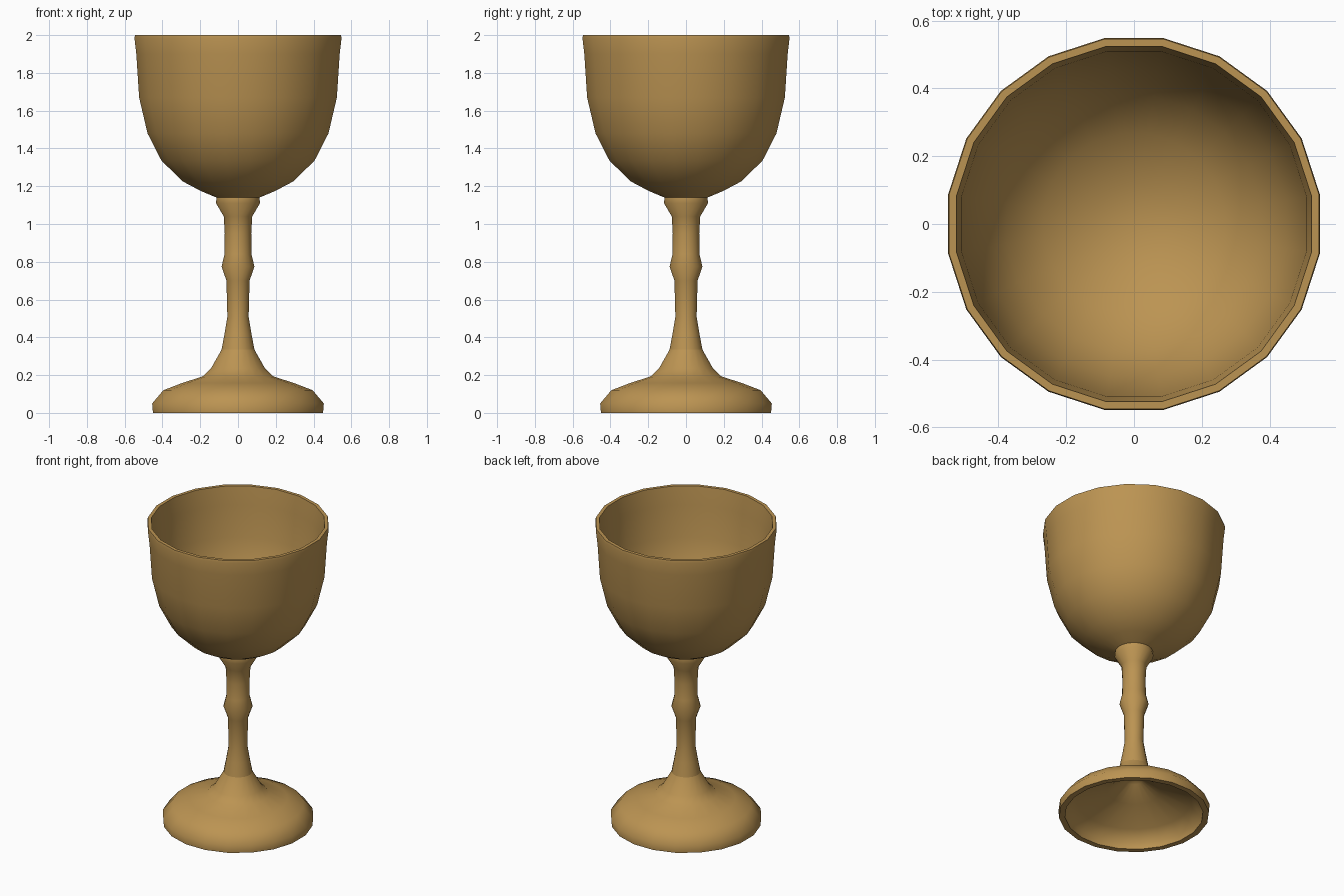
import bpy, bmesh, math

if "Cube" in bpy.data.objects:
    bpy.data.objects.remove(bpy.data.objects["Cube"])

SIDES = 20

brass = bpy.data.materials.new("warm brass")
brass.diffuse_color = (0.50, 0.295, 0.085, 1)
brass.use_nodes = True
brass.node_tree.nodes["Principled BSDF"].inputs["Base Color"].default_value = brass.diffuse_color


def lathe(name, profile, sides=SIDES):
    """Spin (radius, height) points round z; radius 0 closes to a tip."""
    bm = bmesh.new()
    rings = []
    for r, z in profile:
        if r == 0:
            rings.append([bm.verts.new((0, 0, z))] * sides)
        else:
            rings.append([bm.verts.new((r * math.cos((k + 0.5) * math.tau / sides),
                                        r * math.sin((k + 0.5) * math.tau / sides), z))
                          for k in range(sides)])
    for a, b in zip(rings, rings[1:]):
        for k in range(sides):
            n = (k + 1) % sides
            corners = list(dict.fromkeys((a[k], a[n], b[n], b[k])))
            bm.faces.new(corners)
    mesh = bpy.data.meshes.new(name)
    bm.to_mesh(mesh)
    bm.free()
    mesh.materials.append(brass)
    ob = bpy.data.objects.new(name, mesh)
    bpy.context.collection.objects.link(ob)
    bpy.context.view_layer.objects.active = ob
    ob.select_set(True)
    bpy.ops.object.shade_smooth_by_angle(angle=math.radians(50))
    ob.select_set(False)
    return ob


# hollow foot: underside cavity, rim, then the flared top
lathe("foot", [(0, 0.27), (0.05, 0.24), (0.16, 0.165), (0.35, 0.10), (0.415, 0.04),
               (0.42, 0.0), (0.456, 0.0), (0.46, 0.05), (0.40, 0.12), (0.30, 0.158),
               (0.19, 0.193), (0.145, 0.235), (0.088, 0.335)])

# stem with a small knop and a flared collar under the bowl
lathe("stem", [(0.088, 0.335), (0.072, 0.42), (0.057, 0.51), (0.062, 0.70),
               (0.088, 0.775), (0.072, 0.84), (0.071, 0.95), (0.076, 1.04),
               (0.118, 1.11), (0.115, 1.14)])

# open bowl: outside, rim, then the inside down to the bottom
lathe("bowl", [(0.115, 1.14), (0.20, 1.175), (0.295, 1.225), (0.41, 1.335),
               (0.485, 1.48), (0.53, 1.67), (0.545, 1.90), (0.555, 1.985),
               (0.552, 2.0), (0.53, 2.0), (0.515, 1.88), (0.50, 1.67),
               (0.455, 1.49), (0.38, 1.355), (0.27, 1.255), (0.12, 1.19), (0, 1.175)])
